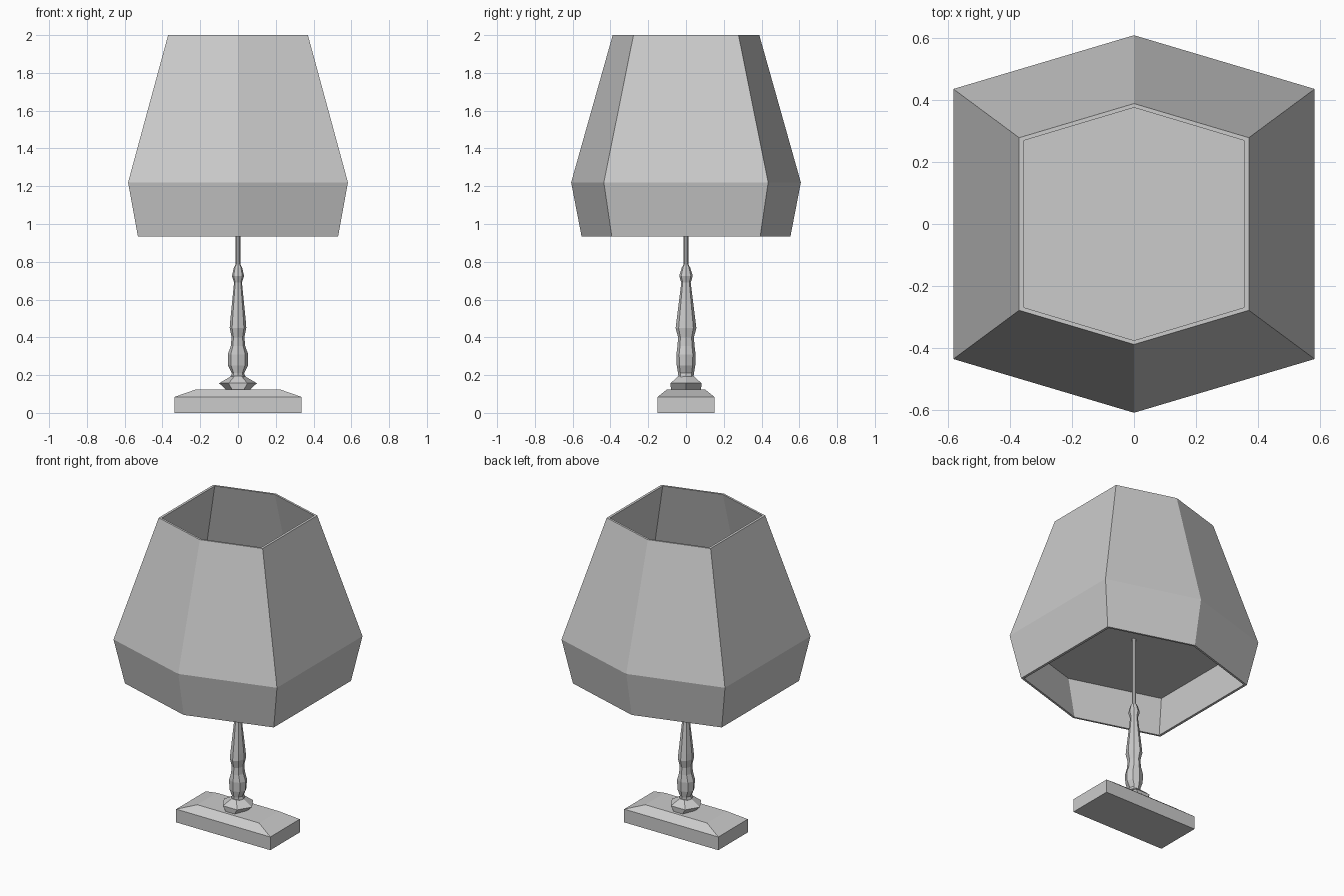
import bpy, bmesh
from math import cos, sin, tau

if "Cube" in bpy.data.objects:
    bpy.data.objects.remove(bpy.data.objects["Cube"])

def make(name, bm):
    bmesh.ops.recalc_face_normals(bm, faces=bm.faces[:])
    me = bpy.data.meshes.new(name)
    bm.to_mesh(me)
    bm.free()
    ob = bpy.data.objects.new(name, me)
    bpy.context.collection.objects.link(ob)
    return ob

def loft(name, loops, closed=False):
    """Join rings of points; cap the ends, or close the last ring to the first."""
    bm = bmesh.new()
    rings = [[bm.verts.new(p) for p in loop] for loop in loops]
    n = len(rings[0])
    pairs = list(zip(rings, rings[1:]))
    if closed:
        pairs.append((rings[-1], rings[0]))
    for a, b in pairs:
        for i in range(n):
            j = (i + 1) % n
            bm.faces.new((a[i], a[j], b[j], b[i]))
    if not closed:
        bm.faces.new(rings[0])
        bm.faces.new(rings[-1])
    return make(name, bm)

def rect(z, x, y):
    return [(-x, -y, z), (x, -y, z), (x, y, z), (-x, y, z)]

def oval(z, rx, ry, n):
    top = max(sin(tau * i / n) for i in range(n))
    return [(rx * cos(tau * i / n), ry * sin(tau * i / n) / top, z) for i in range(n)]

def hexa(z, x, y_side, y_tip):
    return [(x, -y_side, z), (x, y_side, z), (0, y_tip, z),
            (-x, y_side, z), (-x, -y_side, z), (0, -y_tip, z)]

# Bevelled rectangular base
loft("base", [rect(0, .335, .15), rect(.085, .335, .15), rect(.125, .22, .1)])

# Six-sided collar
loft("collar", [oval(z, x, y, 6) for z, x, y in
     [(.125, .065, .08), (.157, .1, .082), (.195, .035, .04)]])

# Turned column: height, half width, half depth
column = [(.19, .04, .04), (.21, .032, .042), (.25, .052, .049), (.31, .054, .051),
          (.355, .038, .045), (.40, .034, .042), (.45, .044, .055), (.49, .041, .05),
          (.69, .021, .025), (.725, .032, .036), (.77, .022, .022), (.785, .013, .013)]
loft("column", [oval(z, x, y, 8) for z, x, y in column])

# Thin rod up to the shade
loft("rod", [oval(z, .013, .013, 8) for z in (.78, 1.22)])

# Hollow six-sided shade
outer = [(.935, .53, .393, .553), (1.22, .582, .435, .608), (2, .37, .278, .388)]
inner = [(z, x - .016, ys - .009, yt - .013) for z, x, ys, yt in reversed(outer)]
loft("shade", [hexa(*r) for r in outer + inner], closed=True)

# Flat plate inside the shade, carried by the rod
bm = bmesh.new()
bm.faces.new([bm.verts.new(p) for p in hexa(1.22, .57, .428, .598)])
make("shade_plate", bm)
